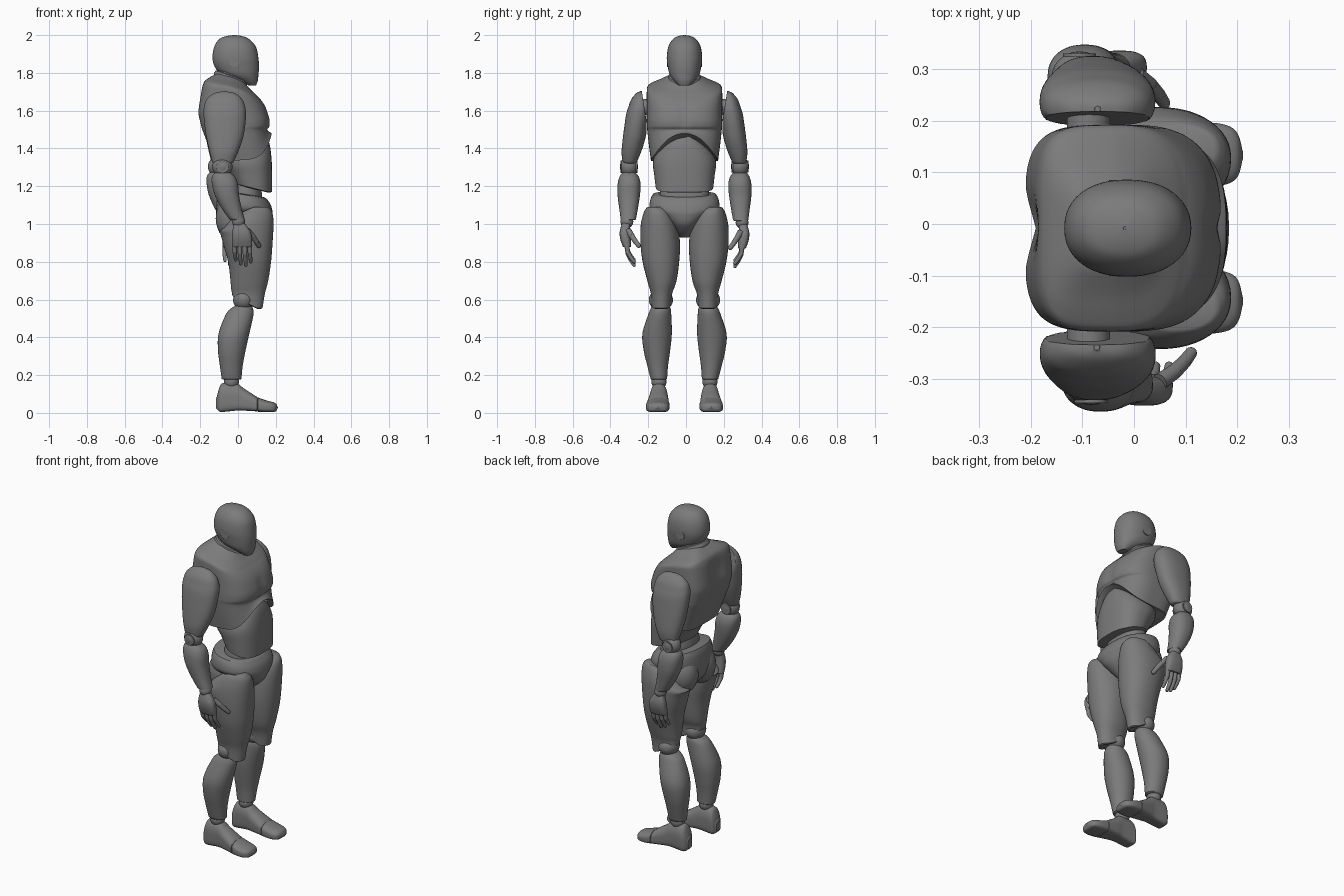
import bpy, bmesh, math
from mathutils import Vector, Matrix

if "Cube" in bpy.data.objects:
    bpy.data.objects.remove(bpy.data.objects["Cube"])

CY = -0.008                     # symmetry plane of the body
SHOULDER = Vector((-0.08, 0, 1.62))
clamp = lambda v: max(0.0, min(1.0, v))
ease = lambda v: clamp(v) ** 2 * (3 - 2 * clamp(v))
GREY = bpy.data.materials.new("dark_grey")
GREY.diffuse_color = (0.2, 0.2, 0.2, 1)
GREY.use_nodes = True
GREY.node_tree.nodes["Principled BSDF"].inputs["Base Color"].default_value = GREY.diffuse_color


def finish(name, bm, side=None, swing=0):
    """Make the object; side parts also get a mirrored copy (optionally swung at the shoulder)."""
    bmesh.ops.recalc_face_normals(bm, faces=bm.faces)
    for tag in ([""] if side is None else ["right_", "left_"]):
        if tag == "left_":
            for v in bm.verts:
                v.co.y = 2 * CY - v.co.y
            bmesh.ops.reverse_faces(bm, faces=bm.faces)
            if swing:
                bmesh.ops.rotate(bm, verts=bm.verts, cent=SHOULDER,
                                 matrix=Matrix.Rotation(math.radians(swing), 3, 'Y'))
        me = bpy.data.meshes.new(tag + name)
        bm.to_mesh(me)
        me.materials.append(GREY)
        bpy.context.collection.objects.link(bpy.data.objects.new(tag + name, me))
    bm.free()


def catmull(a, b, c, d, t):
    return [0.5 * (2 * q + (r - p) * t + (2 * p - 5 * q + 4 * r - s) * t * t
                   + (3 * q - p - 3 * r + s) * t ** 3) for p, q, r, s in zip(a, b, c, d)]


def loft(name, rings, e=(2.2, 2.2), warp=None, along='z', side=None, swing=0, seg=48, sub=4):
    """Skin rounded sections (pos, min_a, max_a, min_b, max_b); e = front/back squareness."""
    fine = []
    for i in range(len(rings) - 1):
        q = [rings[max(0, min(len(rings) - 1, i + k))] for k in (-1, 0, 1, 2)]
        fine += [catmull(*q, j / sub) for j in range(sub)]
    fine.append(rings[-1])
    # a small inset ring at each end softens the rim
    def inset(r, d):
        k = 0.06
        d *= min(1, (r[2] - r[1]) / .05)
        return [r[0] + d, r[1] + k * (r[2] - r[1]), r[2] - k * (r[2] - r[1]),
                r[3] + k * (r[4] - r[3]), r[4] - k * (r[4] - r[3])]
    s = 0.004 if rings[0][0] > rings[-1][0] else -0.004
    fine = [inset(fine[0], s)] + fine + [inset(fine[-1], -s)]
    bm, loops = bmesh.new(), []
    for p, a0, a1, b0, b1 in fine:
        loop = []
        for k in range(seg):
            t = 2 * math.pi * k / seg
            c, n = math.cos(t), math.sin(t)
            ex = 2 / (e[0] if c > 0 else e[1])
            a = (a0 + a1) / 2 + (a1 - a0) / 2 * math.copysign(abs(c) ** ex, c)
            b = (b0 + b1) / 2 + (b1 - b0) / 2 * math.copysign(abs(n) ** ex, n)
            co = Vector((a, b, p)) if along == 'z' else Vector((p, b, a))
            loop.append(bm.verts.new(warp(co) if warp else co))
        loops.append(loop)
    for l0, l1 in zip(loops, loops[1:]):
        for k in range(seg):
            bm.faces.new((l0[k], l0[(k + 1) % seg], l1[(k + 1) % seg], l1[k]))
    bm.faces.new(loops[0])
    bm.faces.new(loops[-1])
    finish(name, bm, side, swing)


def sym(*rows):
    """Sections centred on the body plane: (z, x0, x1, half_width)."""
    return [(z, a, b, CY - w, CY + w) for z, a, b, w in rows]


def ball(name, c, r, side=True, swing=0):
    bm = bmesh.new()
    bmesh.ops.create_uvsphere(bm, u_segments=28, v_segments=16, radius=1)
    bmesh.ops.scale(bm, vec=r if isinstance(r, tuple) else (r, r, r), verts=bm.verts)
    bmesh.ops.translate(bm, vec=c, verts=bm.verts)
    finish(name, bm, side, swing)


def rod(bm, p, q, r0, r1, seg=14):
    p, q = Vector(p), Vector(q)
    m = Matrix.Translation((p + q) / 2) @ (q - p).to_track_quat('Z', 'Y').to_matrix().to_4x4()
    bmesh.ops.create_cone(bm, cap_ends=True, segments=seg, radius1=r0, radius2=r1,
                          depth=(q - p).length, matrix=m)


def pin(name, p, q, r, swing=0):
    bm = bmesh.new()
    rod(bm, p, q, r, r, 28)
    finish(name, bm, True, swing)


# Head, ears, neck, collar
loft("head", sym((2.0, -.021, -.015, .003), (1.995, -.06, .02, .032), (1.98, -.098, .058, .06),
                 (1.94, -.125, .094, .085), (1.88, -.135, .108, .094), (1.83, -.122, .111, .088),
                 (1.79, -.085, .108, .078), (1.76, -.01, .105, .056), (1.737, .05, .097, .033)))
pin("ear_disc", (-.02, -.05, 1.86), (-.02, -.101, 1.86), .028)
tilt_neck = lambda v: Vector((v.x, v.y, v.z - .35 * (v.x + .04)))
loft("neck", sym((1.72, -.125, .03, .085), (1.78, -.11, .04, .074), (1.85, -.1, .05, .07)), warp=tilt_neck)
loft("collar", sym((1.75, -.125, .045, .088), (1.765, -.128, .048, .09), (1.785, -.118, .045, .083)),
     warp=tilt_neck)


# Chest shell: arched lower rim, breast and spine grooves, sloped neckline
def chest_warp(v):
    x, y = v.x, v.y - CY
    if x > 0:
        v.x -= .009 * math.exp(-(y / .02) ** 2) * ease((v.z - 1.49) / .05) * ease((1.68 - v.z) / .12)
    else:
        v.x += .022 * math.exp(-(y / .05) ** 2) * ease((v.z - 1.38) / .15) * ease((1.74 - v.z) / .1)
    v.z -= .38 * (x + .04) * ease((v.z - 1.6) / .17) * (1 if x > -.04 else .5)
    v.z += .15 * clamp((1.5 - v.z) / .17) * clamp((x + .1) / .27) * clamp(1 - (y / .19) ** 2)
    return v


loft("chest", sym((1.778, -.12, .035, .088), (1.756, -.15, .06, .13), (1.738, -.172, .085, .172),
                  (1.722, -.184, .1, .196), (1.69, -.195, .122, .2), (1.6, -.212, .154, .2),
                  (1.55, -.205, .168, .2), (1.515, -.196, .166, .199), (1.495, -.19, .155, .197),
                  (1.43, -.165, .162, .19), (1.33, -.13, .178, .178)),
     e=(2.8, 4.0), warp=chest_warp, seg=96)


# Abdomen, waist joint, hips
def belly_warp(v):
    v.z += .04 * clamp((1.3 - v.z) / .13) * clamp((.16 - v.x) / .16)
    return v


loft("abdomen", sym((1.47, -.05, .15, .07), (1.42, -.09, .168, .12), (1.34, -.105, .178, .165),
                    (1.25, -.065, .181, .16), (1.17, -.035, .181, .152)), e=(2.6, 2), warp=belly_warp)
loft("waist_joint", sym((1.24, -.03, .11, .11), (1.175, -.045, .125, .13), (1.1, -.05, .13, .13)), e=(2.4, 2))
loft("hips", sym((1.155, -.1, .15, .168), (1.125, -.11, .172, .182), (1.08, -.115, .182, .182),
                 (1.045, -.115, .183, .14), (1.0, -.105, .17, .085), (.96, -.07, .13, .05),
                 (.932, -.03, .09, .025)), e=(2.3, 2.3),
     warp=lambda v: Vector((v.x, v.y, v.z - .16 * (v.x - .03) * ease((v.z - 1.03) / .12))))
ball("buttock", (-.03, -.09, 1.03), (.088, .085, .115))


# Legs
def knee_warp(v):
    v.z += .5 * clamp(.1 - v.x) * clamp((.66 - v.z) / .1)
    if v.z > .95:
        v.z -= .45 * clamp(.08 - v.x) * clamp((v.z - .95) / .1)
    return v


loft("thigh", [(1.085, .0, .165, -.21, -.11), (1.06, -.06, .182, -.225, -.075),
               (1.0, -.1, .188, -.24, -.045), (.9, -.08, .183, -.241, -.032),
               (.8, -.052, .175, -.23, -.036), (.7, -.04, .16, -.205, -.05),
               (.63, -.035, .142, -.187, -.072), (.555, -.03, .13, -.183, -.08)],
     warp=knee_warp, side=True)
ball("knee_ball", (.03, -.133, .598), (.056, .064, .056))
loft("shin", [(.575, .005, .07, -.17, -.095), (.555, -.035, .078, -.185, -.082),
              (.52, -.065, .082, -.2, -.078), (.42, -.103, .06, -.231, -.075),
              (.33, -.106, .04, -.224, -.084), (.25, -.096, .025, -.205, -.095),
              (.18, -.086, .018, -.187, -.1)], e=(2, 2.2), side=True)
ball("ankle_ball", (-.035, -.143, .165), .04)
loft("foot", [(-.112, .02, .085, -.165, -.12), (-.1, .008, .13, -.182, -.102),
              (-.08, .005, .158, -.188, -.1), (-.01, .012, .158, -.19, -.098),
              (.03, .012, .13, -.196, -.094), (.1, .008, .085, -.208, -.09)],
     e=(2.2, 4.5), along='x', side=True)
loft("toe_cap", [(.105, .006, .082, -.209, -.088), (.15, .004, .066, -.212, -.088),
                 (.185, .005, .057, -.205, -.095), (.202, .01, .048, -.188, -.11),
                 (.21, .025, .032, -.158, -.14)], e=(2.3, 4), along='x', side=True)

# Arms (the left arm hangs slightly further back)
SW = 4
pin("shoulder_pin", (-.088, -.17, 1.62), (-.088, -.27, 1.62), .042)


def shoulder_cut(v):
    """Flat, slightly leaning inner face where the arm meets the chest."""
    v.y = min(v.y, -.208 - .16 * max(0, v.z - 1.54))
    return v


loft("upper_arm", [(1.702, -.078, -.066, -.245, -.232), (1.692, -.128, -.015, -.264, -.215),
                   (1.66, -.166, .022, -.29, -.195), (1.62, -.18, .038, -.305, -.188),
                   (1.58, -.182, .042, -.317, -.19),
                   (1.52, -.177, .038, -.326, -.203), (1.45, -.166, .025, -.335, -.216),
                   (1.38, -.15, .0, -.341, -.238), (1.325, -.135, -.025, -.335, -.262)],
     e=(2.3, 2.3), warp=shoulder_cut, side=True, swing=1)
ball("elbow_ball", (-.083, -.302, 1.303), (.054, .048, .054), swing=SW)
pin("elbow_pin", (-.083, -.346, 1.303), (-.083, -.256, 1.303), .032, swing=SW)
loft("forearm", [(1.275, -.12, -.045, -.335, -.27), (1.25, -.138, -.015, -.352, -.25),
                 (1.21, -.138, .0, -.362, -.24), (1.15, -.122, .006, -.362, -.244),
                 (1.08, -.085, .02, -.353, -.255), (1.025, -.045, .036, -.346, -.265)],
     e=(2.3, 2.3), side=True, swing=SW)
ball("wrist_ball", (.003, -.313, 1.012), .034, swing=SW)
loft("palm", [(1.0, -.022, .038, -.34, -.296), (.96, -.03, .066, -.351, -.295),
              (.92, -.032, .074, -.348, -.292), (.882, -.03, .075, -.335, -.29)],
     e=(2.8, 2.8), side=True, swing=SW)

# Fingers and thumb, three tapered joints each
def finger(name, pts, r):
    bm = bmesh.new()
    for i, (p, q) in enumerate(zip(pts, pts[1:])):
        rod(bm, p, q, r - .0015 * i, r - .0015 * (i + 1))
        bmesh.ops.create_uvsphere(bm, u_segments=12, v_segments=8, radius=r - .0015 * (i + 1),
                                  matrix=Matrix.Translation(q))
    finish(name, bm, True, SW)


for i, (x, tip) in enumerate([(-.018, .81), (.009, .79), (.036, .782), (.062, .8)]):
    h = .885 - tip
    finger("finger_%d" % (i + 1), [(x, -.313, .885), (x + .001, -.308, .885 - .4 * h),
                                   (x + .003, -.293, .885 - .72 * h), (x + .006, -.275, tip)], .0135)
finger("thumb", [(.05, -.305, .965), (.078, -.286, .935), (.098, -.266, .905), (.11, -.25, .885)], .0165)

# Smooth shading that keeps rims crisp
bpy.ops.object.select_all(action='SELECT')
bpy.context.view_layer.objects.active = bpy.data.objects["head"]
bpy.ops.object.shade_smooth_by_angle(angle=math.radians(40))
